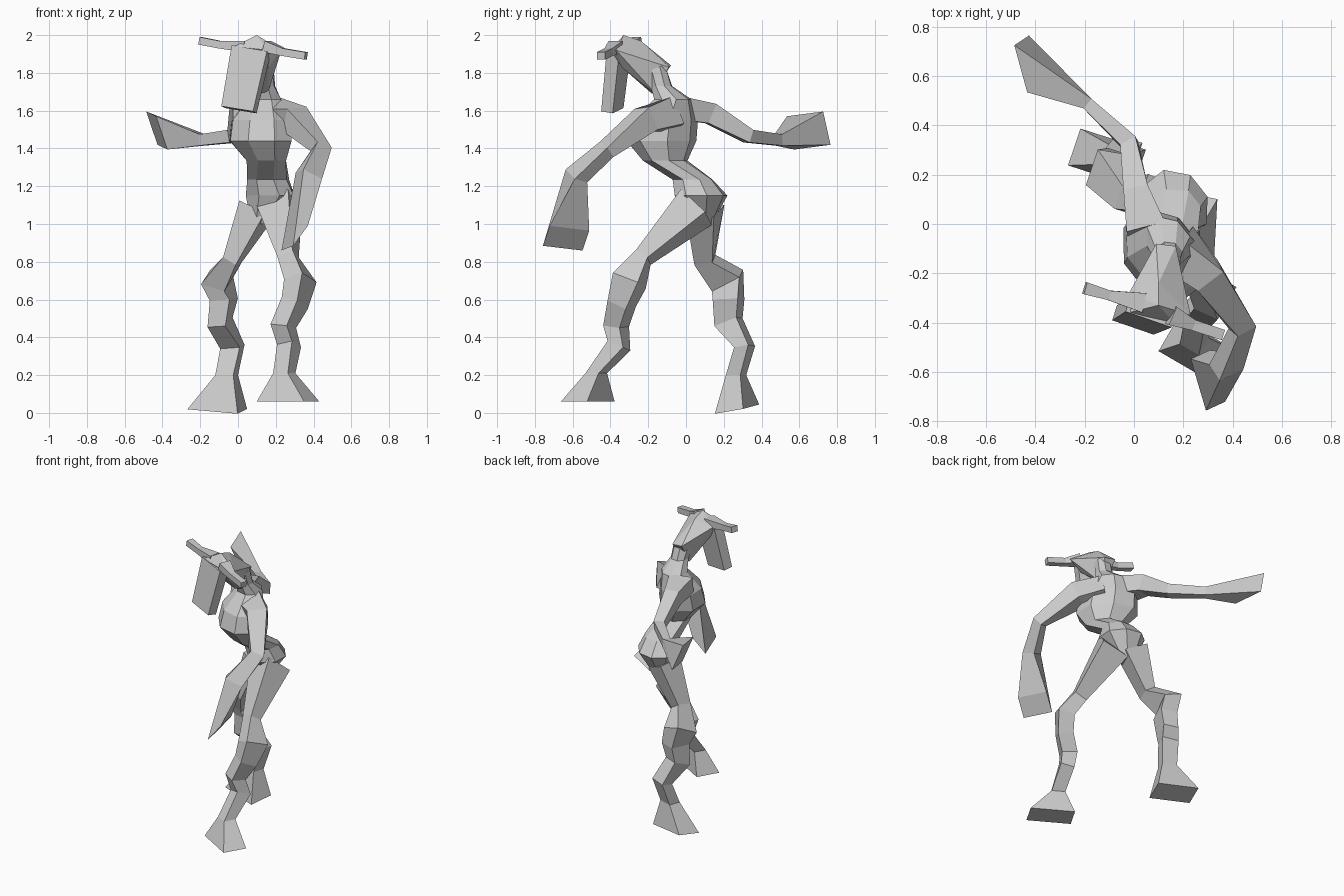
import bpy
import bmesh
from mathutils import Vector

default_cube = bpy.data.objects.get("Cube")
if default_cube:
    bpy.data.objects.remove(default_cube, do_unlink=True)

stone = bpy.data.materials.new("plain_grey")
stone.use_nodes = True
stone.diffuse_color = (0.6, 0.6, 0.6, 1)
stone.node_tree.nodes["Principled BSDF"].inputs["Base Color"].default_value = stone.diffuse_color

UP = Vector((0, 0, 1))
BOX = [(1, 1), (-1, 1), (-1, -1), (1, -1)]
FACETED = [(1, .4), (.4, 1), (-.4, 1), (-1, .4), (-1, -.4), (-.4, -1), (.4, -1), (1, -.4)]


def finish(name, mesh_builder):
    """Turn a bmesh into a flat shaded object."""
    bmesh.ops.recalc_face_normals(mesh_builder, faces=mesh_builder.faces)
    mesh = bpy.data.meshes.new(name)
    mesh_builder.to_mesh(mesh)
    mesh_builder.free()
    mesh.materials.append(stone)
    part = bpy.data.objects.new(name, mesh)
    bpy.context.collection.objects.link(part)
    return part


def ring(center, width, depth, side=None, normal=None):
    """One cross-section, given by its half width and half depth."""
    return dict(center=Vector(center), width=width, depth=depth, side=side, normal=normal)


def loft(name, rings, side, outline=BOX):
    """Skin a closed tube through the rings."""
    builder = bmesh.new()
    loops = []
    for index, section in enumerate(rings):
        before = rings[max(index - 1, 0)]["center"]
        after = rings[min(index + 1, len(rings) - 1)]["center"]
        along = Vector(section["normal"] or (after - before)).normalized()
        across = Vector(section["side"] or side)
        across = (across - along * across.dot(along)).normalized()
        outward = along.cross(across)
        loops.append([builder.verts.new(section["center"]
                                        + across * section["width"] * u
                                        + outward * section["depth"] * v)
                      for u, v in outline])
    count = len(outline)
    for lower, upper in zip(loops, loops[1:]):
        for i in range(count):
            j = (i + 1) % count
            builder.faces.new((lower[i], lower[j], upper[j], upper[i]))
    builder.faces.new(loops[0])
    builder.faces.new(loops[-1])
    return finish(name, builder)


def hull(name, points):
    """Wrap the points in a convex faceted shell."""
    builder = bmesh.new()
    corners = [builder.verts.new(point) for point in points]
    bmesh.ops.convex_hull(builder, input=corners)
    return finish(name, builder)


# Torso from crotch to neck, twisted so the left shoulder leads
loft("torso", [
    ring((.13, .08, 1.0), .05, .06, normal=UP),
    ring((.17, .08, 1.15), .14, .12, normal=UP),
    ring((.16, .035, 1.235), .10, .11, normal=UP),
    ring((.15, -.11, 1.335), .12, .095, normal=UP),
    ring((.12, -.13, 1.44), .19, .145, normal=UP),
    ring((.12, -.11, 1.55), .18, .13, normal=UP),
    ring((.14, -.07, 1.66), .10, .08, normal=UP),
    ring((.14, -.13, 1.73), .055, .055, normal=UP),
    ring((.13, -.16, 1.82), .05, .06),
], side=(.62, -.78, 0), outline=FACETED)

# Head, long hanging face and horns
hull("head", [
    (.09, -.08, 1.84), (.17, -.09, 1.83), (.10, -.33, 2.0), (.10, -.24, 1.97),
    (-.02, -.28, 1.93), (.23, -.37, 1.92), (-.02, -.36, 1.94), (.16, -.40, 1.92),
    (.10, -.18, 1.69), (.16, -.17, 1.70), (.03, -.31, 1.83), (.16, -.34, 1.83),
])
loft("long_face", [
    ring((.07, -.355, 1.925), .10, .035),
    ring((.005, -.39, 1.605), .09, .032),
], side=(.95, -.3, 0))
loft("right_horn", [
    ring((.04, -.32, 1.94), .03, .04),
    ring((-.10, -.29, 1.95), .02, .02),
    ring((-.20, -.26, 1.97), .02, .025),
], side=UP)
loft("left_horn", [
    ring((.15, -.37, 1.94), .03, .04),
    ring((.24, -.41, 1.91), .02, .022),
    ring((.36, -.45, 1.89), .02, .022),
], side=UP)

# Left arm hanging forward, ending in a flared club hand
loft("left_arm", [
    ring((.17, -.09, 1.57), .08, .08),
    ring((.30, -.21, 1.555), .065, .065),
    ring((.44, -.42, 1.395), .035, .045),
    ring((.375, -.58, 1.255), .04, .06),
    ring((.30, -.635, .925), .11, .068, side=(-.3, .95, -.1), normal=(.75, .15, -.6)),
], side=(-.5, .7, -.3))

# Right arm reaching back, ending in a flared club hand
loft("right_arm", [
    ring((.05, -.02, 1.61), .06, .08),
    ring((.01, .13, 1.585), .055, .05),
    ring((-.02, .33, 1.465), .035, .035),
    ring((-.19, .49, 1.445), .03, .025),
    ring((-.43, .65, 1.495), .095, .10, side=(-.3, -.2, .9), normal=(-.9, -.2, -.35)),
], side=UP)

# Left leg striding forward with a wedge foot
loft("left_leg", [
    ring((.215, .055, 1.09), .095, .095),
    ring((.265, -.225, .825), .045, .04),
    ring((.33, -.30, .70), .055, .08),
    ring((.30, -.34, .58), .05, .06),
    ring((.24, -.37, .46), .05, .05),
    ring((.27, -.355, .355), .045, .05),
    ring((.245, -.475, .21), .045, .04, normal=-UP),
    ring((.265, -.52, .06), .145, .08, normal=-UP),
], side=(.86, -.5, 0))

# Right leg trailing behind with a wedge foot
loft("right_leg", [
    ring((.10, .10, 1.08), .08, .08),
    ring((-.03, .10, .81), .04, .05),
    ring((-.11, .22, .70), .065, .085),
    ring((-.075, .225, .60), .055, .07),
    ring((-.095, .225, .48), .05, .065),
    ring((-.03, .31, .35), .055, .04),
    ring((-.06, .265, .20), .05, .04, normal=-UP),
    ring((-.11, .27, .02), .14, .08, normal=(-.03, .18, -1)),
], side=(.95, -.32, 0))
